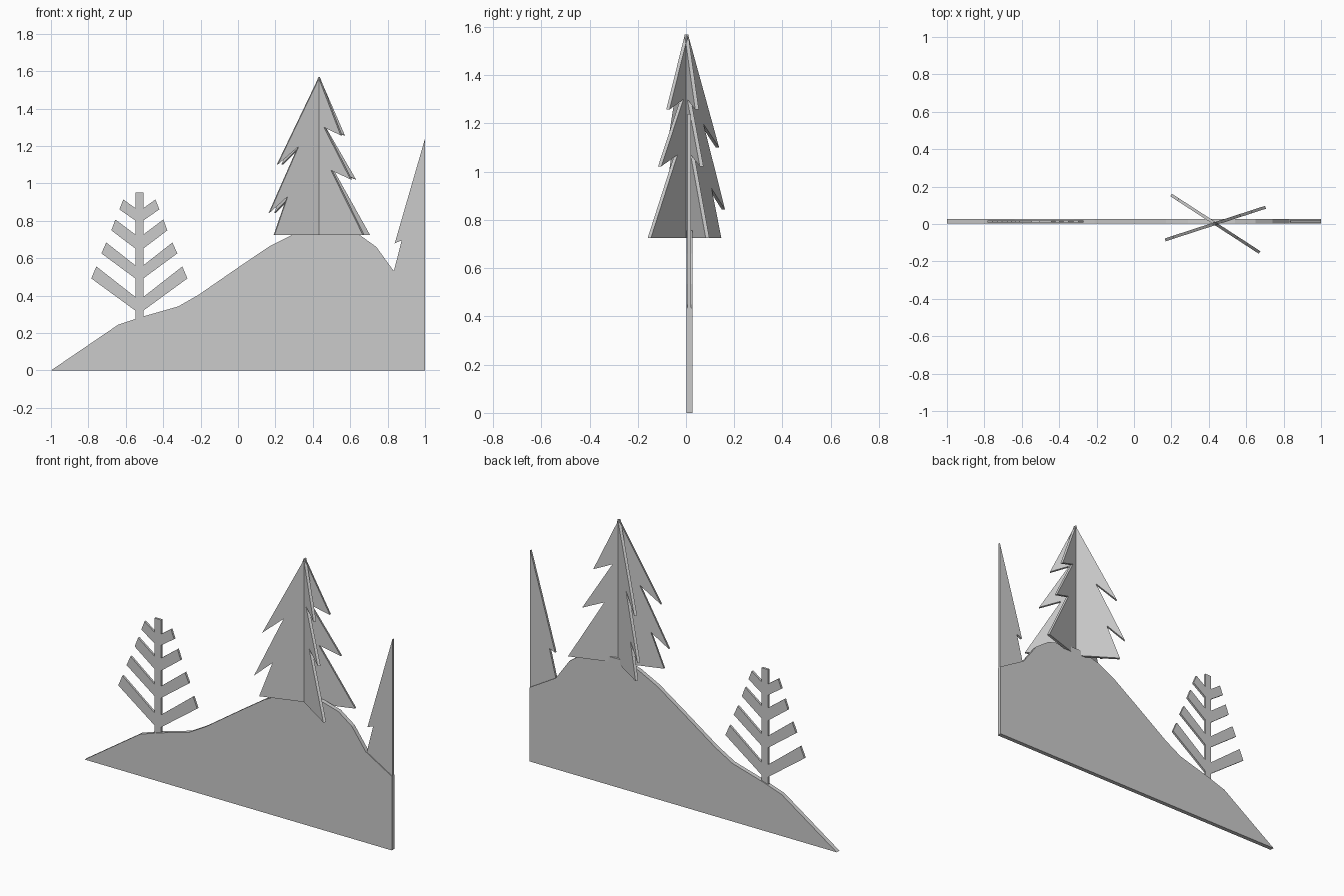
import bpy, bmesh, math


def cutout(name, outline, y0, y1, loc=(0, 0, 0), angle=0):
    """Flat panel: an x-z outline extruded from y0 to y1, turned about z."""
    bm = bmesh.new()
    face = bm.faces.new([bm.verts.new((x, y0, z)) for x, z in outline])
    ext = bmesh.ops.extrude_face_region(bm, geom=[face])
    for g in ext["geom"]:
        if isinstance(g, bmesh.types.BMVert):
            g.co.y = y1
    bmesh.ops.recalc_face_normals(bm, faces=bm.faces)
    mesh = bpy.data.meshes.new(name)
    bm.to_mesh(mesh)
    bm.free()
    ob = bpy.data.objects.new(name, mesh)
    ob.location = loc
    ob.rotation_euler.z = math.radians(angle)
    bpy.context.collection.objects.link(ob)
    return ob


# Hill slab
cutout("hill", [
    (-1, 0), (1, 0), (1, 0.435), (0.83, 0.535), (0.74, 0.66), (0.65, 0.725),
    (0.54, 0.755), (0.41, 0.757), (0.29, 0.725), (0.17, 0.665), (0, 0.55),
    (-0.21, 0.405), (-0.32, 0.342), (-0.52, 0.285), (-0.64, 0.245)],
    0.002, 0.027)

# Large fir: two crossing panels with the same lopsided outline
fir = [
    (0, 1.568), (-0.236, 1.10), (-0.117, 1.198), (-0.281, 0.843),
    (-0.179, 0.93), (-0.253, 0.725), (0.283, 0.725), (0.08, 1.07),
    (0.204, 1.022), (0.035, 1.30), (0.142, 1.257)]
for name, angle in (("fir_panel_a", 18), ("fir_panel_b", -33)):
    cutout(name, fir, -0.008, 0.008, (0.434, 0.002, 0), angle)

# Small branched tree: half outline mirrored about the trunk
trunk = 0.0215
branches = [  # root low z, root high z, tip low (x, z), tip high (x, z)
    (0.32, 0.393, (0.257, 0.492), (0.23, 0.556)),
    (0.492, 0.562, (0.203, 0.626), (0.177, 0.684)),
    (0.652, 0.727, (0.15, 0.749), (0.128, 0.807)),
    (0.802, 0.868, (0.107, 0.861), (0.086, 0.914))]
half = [(trunk, 0.22)]
for low, high, tip_low, tip_high in branches:
    half += [(trunk, low), tip_low, tip_high, (trunk, high)]
half.append((trunk, 0.951))
cutout("branched_tree", half + [(-x, z) for x, z in reversed(half)],
       0.007, 0.02, (-0.5275, 0, 0))

# Half fir cut off at the right edge
cutout("edge_fir", [
    (1, 1.24), (0.838, 0.68), (0.875, 0.695), (0.828, 0.51), (0.828, 0.42),
    (1, 0.42)], 0.007, 0.02)
